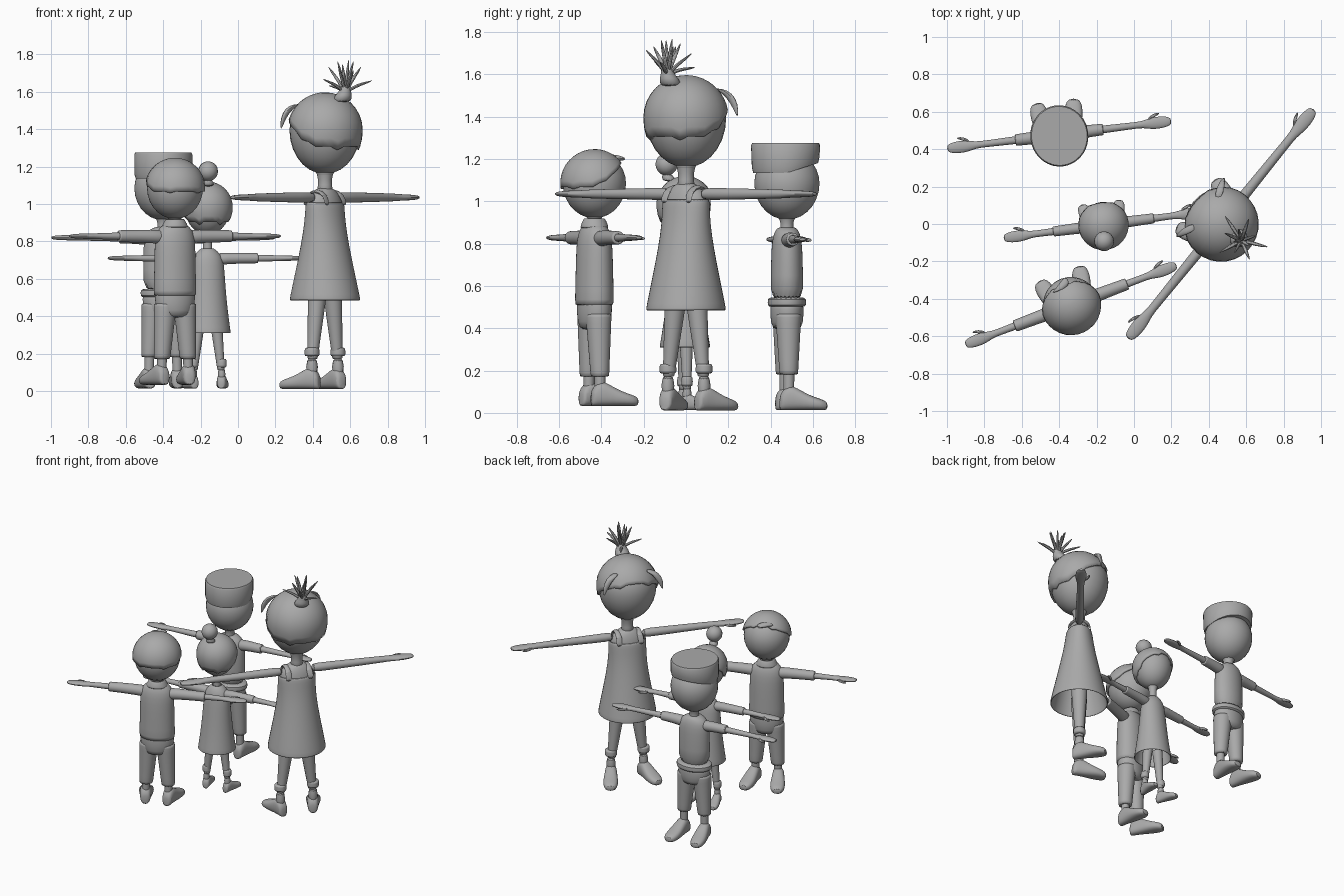
import bpy, bmesh, math, random
from mathutils import Vector as V, Matrix

random.seed(4)
grey = bpy.data.materials.new("plain_grey")
grey.diffuse_color = (0.4, 0.4, 0.4, 1)
M = Matrix()      # placement of the figure being built
WHO = ""          # name prefix of the figure being built


def make(name, verts, faces, sub=0, solid=0.0):
    me = bpy.data.meshes.new(name)
    me.from_pydata([M @ V(v) for v in verts], [], faces)
    bm = bmesh.new()
    bm.from_mesh(me)
    bmesh.ops.remove_doubles(bm, verts=bm.verts, dist=1e-5)
    bmesh.ops.recalc_face_normals(bm, faces=bm.faces)
    bm.to_mesh(me)
    bm.free()
    me.materials.append(grey)
    me.shade_smooth()
    me.set_sharp_from_angle(angle=math.radians(45))
    ob = bpy.data.objects.new(WHO + name, me)
    bpy.context.scene.collection.objects.link(ob)
    if solid:
        m = ob.modifiers.new("thickness", "SOLIDIFY")
        m.thickness, m.offset = solid, -1
    if sub:
        m = ob.modifiers.new("smooth", "SUBSURF")
        m.levels = m.render_levels = sub
    return ob


def sweep(name, rings, axis=None, n=14, p=1.0, caps=True, sub=1, solid=0.0):
    """Rings (x, y, z, a, b) joined along an axis; p < 1 makes them boxier."""
    t = V(axis) if axis else V(rings[-1][:3]) - V(rings[0][:3])
    t.normalize()
    u = (V((0, 1, 0)) if abs(t.z) > 0.8 else V((0, 0, 1))).cross(t).normalized()
    w = t.cross(u)
    vs, fs = [], []
    for x, y, z, a, b in rings:
        for i in range(n):
            c, s = math.cos(math.tau * i / n), math.sin(math.tau * i / n)
            c, s = math.copysign(abs(c) ** p, c), math.copysign(abs(s) ** p, s)
            vs.append(V((x, y, z)) + u * a * c + w * b * s)
    for k in range(len(rings) - 1):
        for i in range(n):
            j = (i + 1) % n
            fs.append((k * n + i, k * n + j, (k + 1) * n + j, (k + 1) * n + i))
    if caps:
        fs += [tuple(range(n)), tuple(range(len(vs) - n, len(vs)))]
    return make(name, vs, fs, sub, solid)


def body(name, prof, **kw):
    return sweep(name, [(0, 0, z, a, b) for z, a, b in prof], (0, 0, 1), 20, **kw)


def dome(name, c, R, low, end, off=0.0, cols=28, rows=14, solid=0.0):
    """Egg shaped shell; end(theta, column) gives the polar angle of its rim."""
    vs, fs = [], []
    for k in range(rows + 1):
        for i in range(cols):
            th = math.tau * i / cols
            ph = end(th, i) * k / rows
            h = math.cos(ph)
            r = (R + off) * math.sin(ph)
            vs.append((r * math.cos(th), r * math.sin(th),
                       c + h * ((R if h > 0 else low) + off)))
    for k in range(rows):
        for i in range(cols):
            j = (i + 1) % cols
            fs.append((k * cols + i, k * cols + j, (k + 1) * cols + j, (k + 1) * cols + i))
    return make(name, vs, fs, 0, solid)


def head(c, R, low, neck_z, hair=None):
    dome("head", c, R, low, lambda th, i: math.pi)
    s = R / 0.19
    nr = 0.036 * s
    sweep("neck", [(0, 0, neck_z - 0.05, nr * 1.4, nr * 1.4), (0, 0, neck_z, nr, nr),
                   (0, 0, c - low * 0.98, nr * 1.1, nr * 1.1),
                   (0, 0, c - low * 0.88, nr * 2, nr * 2)], (0, 0, 1))
    if hair:  # hairline height at front and back, with small points
        f, b, zig = hair
        dome("hair", c, R, low, lambda th, i: math.acos(
            f + (b - f) * min(1, (1 - math.sin(th)) / 1.4) - (zig if i % 5 == 0 else 0)),
            0.012, 30, 10, 0.014)


def arms(z, L, root, r, sleeve=0.0, sr=0.0):
    k = L / 0.785 * 0.5 + 0.5
    for s, side in ((-1, "left_"), (1, "right_")):
        hx = L - 0.17 * k
        sweep(side + "arm", [(s * x, 0, z, a, b) for x, a, b in (
            (root, r, r), (root + 0.1, r * 0.93, r * 0.93), (hx - 0.05, r * 0.75, r * 0.72),
            (hx, r * 0.75, r * 0.62), (hx + 0.05 * k, 0.036 * k, 0.017 * k),
            (hx + 0.10 * k, 0.038 * k, 0.016 * k), (hx + 0.15 * k, 0.032 * k, 0.013 * k),
            (L + 0.004, 0.018 * k, 0.008 * k))], (s, 0, 0))
        sweep(side + "thumb", [(s * (hx + 0.03 * k), 0.02 * k, z, 0.012, 0.012),
                               (s * (hx + 0.07 * k), 0.048 * k, z - 0.003, 0.011, 0.01),
                               (s * (hx + 0.11 * k), 0.055 * k, z - 0.004, 0.005, 0.006)],
              (s, 0, 0), 8)
        if sleeve:
            sweep(side + "sleeve", [(s * root * 0.5, 0, z - 0.008, sr * 1.3, sr * 1.3),
                                    (s * root * 1.4, 0, z, sr * 1.1, sr * 1.1),
                                    (s * sleeve * 0.9, 0, z, sr, sr),
                                    (s * sleeve, 0, z, sr, sr),
                                    (s * (sleeve + 0.002), 0, z, sr * 0.9, sr * 0.9)], (s, 0, 0))


def feet(x, k, z0, turn, cuff=0.0):
    """Shoes pointing forward and slightly outward; k scales their size."""
    for s, side in ((-1, "left_"), (1, "right_")):
        d = V((s * math.sin(turn), math.cos(turn), 0))
        sweep(side + "shoe", [(s * x + d.x * y * k, d.y * y * k, z0 + h * k / 2, a * k, h * k / 2)
                              for y, a, h in ((-0.045, 0.02, 0.06), (-0.035, 0.034, 0.09),
                                              (0, 0.038, 0.125), (0.04, 0.042, 0.105),
                                              (0.10, 0.050, 0.07), (0.15, 0.047, 0.055),
                                              (0.185, 0.028, 0.04))], tuple(d), 16, 0.8)
        if cuff:  # ankle boot shaft with rolled cuff
            r = 0.034 * k
            sweep(side + "boot_shaft", [(s * x, 0, z0 + 0.06 * k, r * 1.05, r * 1.15),
                                        (s * x, 0, cuff - 0.02, r * 0.9, r * 0.9)], (0, 0, 1))
            sweep(side + "boot_cuff", [(s * x, 0, cuff - 0.025, r, r), (s * x, 0, cuff - 0.02, r * 1.25, r * 1.25),
                                       (s * x, 0, cuff + 0.018, r * 1.2, r * 1.2),
                                       (s * x, 0, cuff + 0.023, r, r)], (0, 0, 1))


def legs(name, x1, z1, r1, x0, z0, r0):
    for s, side in ((-1, "left_"), (1, "right_")):
        sweep(side + name, [(s * (x0 + (x1 - x0) * t), 0, z0 + (z1 - z0) * t,
                             r0 + (r1 - r0) * t, r0 + (r1 - r0) * t)
                            for t in (0, 0.02, 0.35, 0.7, 0.98, 1)], (0, 0, 1))


def place(who, x, y, deg):
    global M, WHO
    WHO = who + "_"
    M = Matrix.Translation((x, y, 0)) @ Matrix.Rotation(math.radians(deg), 4, 'Z')


# Tall figure in a sleeveless dress
place("tall", 0.465, 0.0, 51)
head(1.395, 0.19, 0.235, 1.10, (0.42, -0.36, 0.07))
body("chest", [(0.85, 0.11, 0.09), (0.98, 0.118, 0.08), (1.035, 0.112, 0.068),
               (1.068, 0.075, 0.052), (1.09, 0.036, 0.036)])
dress = body("dress", [(0.485, 0.192, 0.192), (0.50, 0.191, 0.19), (0.62, 0.168, 0.162),
                       (0.78, 0.138, 0.125), (0.90, 0.126, 0.10), (0.98, 0.128, 0.09),
                       (1.01, 0.126, 0.084)], caps=False, solid=0.008)
for s, side in ((-1, "left_"), (1, "right_")):
    sweep(side + "strap", [(s * 0.075, -0.075, 0.99, 0.022, 0.008), (s * 0.072, -0.066, 1.045, 0.02, 0.01),
                           (s * 0.068, 0, 1.077, 0.02, 0.012), (s * 0.072, 0.066, 1.045, 0.02, 0.01),
                           (s * 0.075, 0.075, 0.99, 0.022, 0.008)], (0, 1, 0), 10)
    # side locks of the fringe
    sweep(side + "fringe_lock", [(s * 0.10, 0.10, 1.535, 0.03, 0.02), (s * 0.15, 0.125, 1.515, 0.03, 0.02),
                                 (s * 0.185, 0.138, 1.46, 0.022, 0.012),
                                 (s * 0.198, 0.142, 1.40, 0.004, 0.004)], (0, 0, 1), 8)
arms(1.035, 0.785, 0.09, 0.031)
legs("leg", 0.06, 0.56, 0.055, 0.106, 0.17, 0.028)
feet(0.11, 1.0, 0.01, 0.3, 0.21)
# Spiky top knot
sweep("knot", [(0, -0.11, 1.54, 0.06, 0.06), (0, -0.13, 1.585, 0.045, 0.045),
               (0, -0.14, 1.61, 0.028, 0.028), (0, -0.145, 1.635, 0.03, 0.03)], (0, 0, 1))
for i in range(12):
    a = i * 2.4
    out = 0.03 + 0.13 * (i / 11)
    up = 0.17 - 0.14 * (i / 11) ** 1.5 + random.uniform(-0.02, 0.01)
    c, s = math.cos(a) * out, math.sin(a) * out
    sweep("knot_spike", [(c * 0.05, -0.14 + s * 0.05, 1.60, 0.012, 0.012),
                         (c * 0.4, -0.14 + s * 0.4, 1.615 + up * 0.38, 0.013, 0.010),
                         (c * 0.75, -0.14 + s * 0.75, 1.615 + up * 0.72, 0.010, 0.008),
                         (c, -0.14 + s, 1.615 + up, 0.002, 0.002)], None, 6)

# Smallest figure in a long-sleeved dress, with a hair bun
place("small", -0.163, -0.005, 7.5)
head(0.985, 0.123, 0.15, 0.77, (0.45, -0.5, 0.1))
body("dress", [(0.31, 0.126, 0.122), (0.32, 0.125, 0.12), (0.45, 0.107, 0.098), (0.58, 0.096, 0.082),
               (0.68, 0.09, 0.07), (0.72, 0.08, 0.062), (0.75, 0.052, 0.046), (0.765, 0.03, 0.03)],
     caps=False, solid=0.007)
arms(0.71, 0.535, 0.07, 0.024, 0.27, 0.028)
legs("leg", 0.045, 0.38, 0.035, 0.073, 0.11, 0.02)
feet(0.076, 0.68, 0.012, 0.2, 0.15)
place("small", -0.16, -0.092, 0)
dome("hair_bun", 1.175, 0.053, 0.053, lambda th, i: math.pi, 0, 18, 10)
sweep("bun_tie", [(0, 0.015, 1.09, 0.04, 0.04), (0, 0, 1.135, 0.025, 0.025)], (0, 0, 1))


def trousers(hip, crotch, bottom):
    body("hips", [(crotch, 0.07, 0.06), (crotch + 0.03, 0.108, 0.078), (hip, 0.114, 0.08),
                  (hip + 0.03, 0.11, 0.078)])
    legs("trouser_leg", 0.055, crotch + 0.08, 0.064, 0.074, bottom, 0.045)
    legs("ankle", 0.072, bottom + 0.1, 0.028, 0.076, 0.08, 0.026)


# Boy with short hair and a collared shirt
place("short_hair", -0.337, -0.433, 20.6)
head(1.085, 0.150, 0.165, 0.89, (0.72, -0.1, 0.05))
sweep("hair_quiff", [(-0.04, 0.09, 1.205, 0.05, 0.02), (0.0, 0.115, 1.205, 0.04, 0.016),
                     (0.02, 0.15, 1.2, 0.008, 0.006)], (0, 1, 0), 10)
body("shirt", [(0.505, 0.118, 0.088), (0.515, 0.12, 0.089), (0.65, 0.115, 0.086), (0.78, 0.114, 0.083),
               (0.845, 0.108, 0.075), (0.88, 0.08, 0.06), (0.90, 0.045, 0.045)])
body("collar", [(0.875, 0.075, 0.068), (0.895, 0.064, 0.062), (0.922, 0.05, 0.05)], caps=False, solid=0.008)
arms(0.828, 0.60, 0.09, 0.025, 0.32, 0.033)
trousers(0.52, 0.39, 0.17)
feet(0.078, 1.0, 0.032, 0.2)

# Boy with a flat-topped hat
place("hat", -0.40, 0.477, 7)
head(1.085, 0.155, 0.172, 0.88)
body("shirt", [(0.52, 0.112, 0.082), (0.65, 0.108, 0.076), (0.78, 0.108, 0.074),
               (0.835, 0.1, 0.066), (0.862, 0.075, 0.055), (0.88, 0.042, 0.042)])
body("shirt_hem_roll", [(0.50, 0.11, 0.082), (0.505, 0.124, 0.092), (0.542, 0.124, 0.092), (0.547, 0.11, 0.08)])
arms(0.82, 0.60, 0.085, 0.024, 0.235, 0.032)
trousers(0.50, 0.39, 0.18)
feet(0.078, 1.0, 0.012, 0.12)
hat = sweep("hat", [(0, -0.006, z, a, b) for z, a, b in (
    (1.135, 0.148, 0.154), (1.16, 0.155, 0.16), (1.265, 0.155, 0.164), (1.276, 0.149, 0.158))],
    (0, 0, 1), 36, sub=0)
for v in hat.data.vertices:  # front rim sits higher than the back
    if v.co.z < 1.2:
        v.co.z += 0.05 * max(0, (v.co.y - 0.477) / 0.16)
